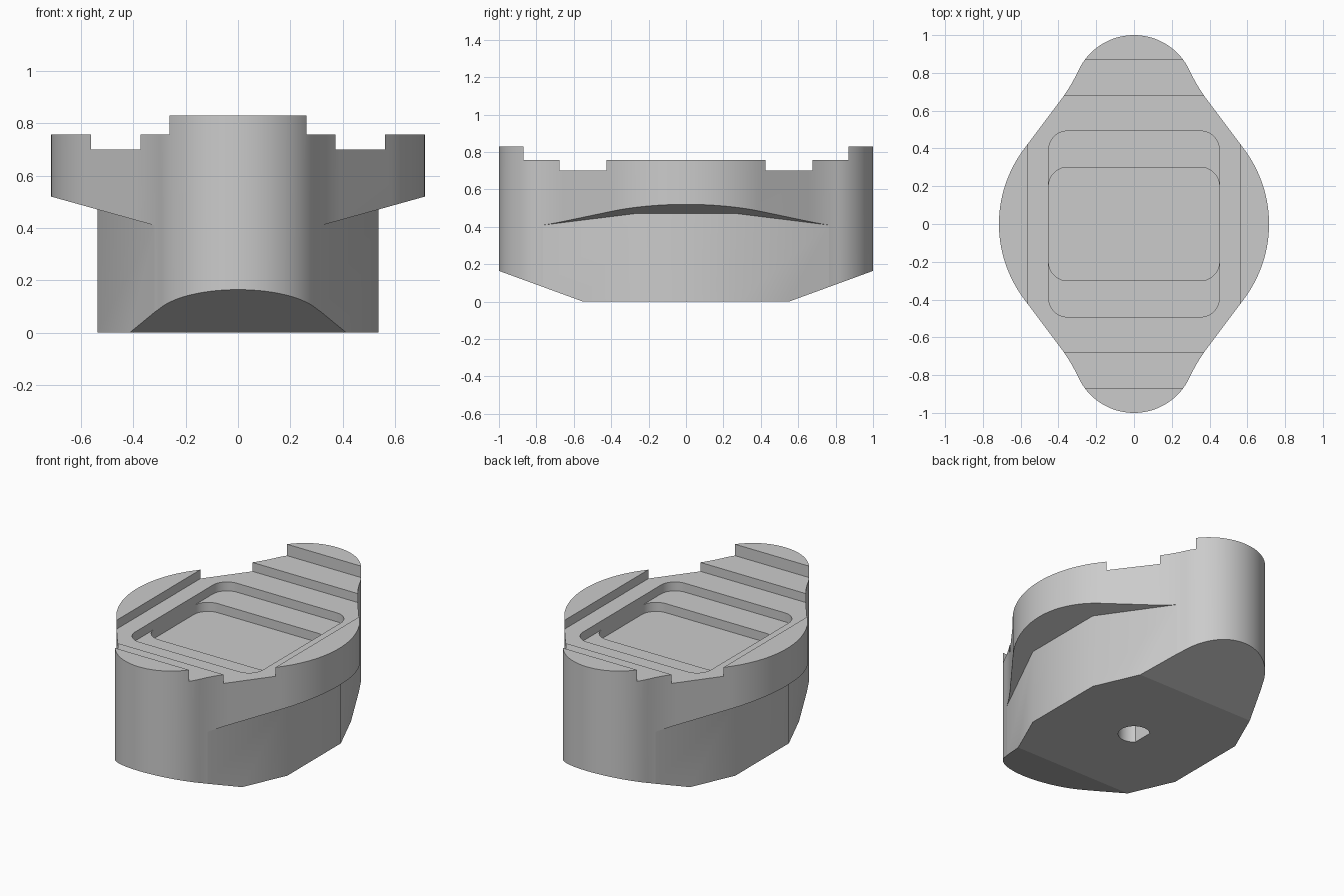
import bpy, bmesh, math
from mathutils import Vector

if "Cube" in bpy.data.objects:
    bpy.data.objects.remove(bpy.data.objects["Cube"])

grey = bpy.data.materials.new("plain grey")
grey.diffuse_color = (0.6, 0.6, 0.6, 1)
grey.use_nodes = True
grey.node_tree.nodes["Principled BSDF"].inputs["Base Color"].default_value = grey.diffuse_color


def prism(name, pts, z0, z1):
    """Extrude an XY outline between two heights; z1 may be a function of x."""
    top = z1 if callable(z1) else (lambda x: z1)
    bm = bmesh.new()
    lo = [bm.verts.new((x, y, z0)) for x, y in pts]
    hi = [bm.verts.new((x, y, top(x))) for x, y in pts]
    bm.faces.new(lo[::-1])
    bm.faces.new(hi)
    n = len(pts)
    for i in range(n):
        j = (i + 1) % n
        bm.faces.new((lo[i], lo[j], hi[j], hi[i]))
    bmesh.ops.recalc_face_normals(bm, faces=bm.faces)
    me = bpy.data.meshes.new(name)
    bm.to_mesh(me)
    bm.free()
    me.materials.append(grey)
    ob = bpy.data.objects.new(name, me)
    bpy.context.collection.objects.link(ob)
    return ob


def arc(cx, cy, r, a0, a1, n):
    return [(cx + r * math.cos(math.radians(a0 + (a1 - a0) * i / n)),
             cy + r * math.sin(math.radians(a0 + (a1 - a0) * i / n)))
            for i in range(n + 1)]


def rect(hx, hy):
    return [(-hx, -hy), (hx, -hy), (hx, hy), (-hx, hy)]


def rounded_rect(hx, hy, r):
    pts = []
    for k, (sx, sy) in enumerate([(1, 1), (-1, 1), (-1, -1), (1, -1)]):
        pts += arc(sx * (hx - r), sy * (hy - r), r, 90 * k, 90 * k + 90, 10)
    return pts


def cut(body, cutter):
    mod = body.modifiers.new("cut", "BOOLEAN")
    mod.operation = "DIFFERENCE"
    mod.solver = "EXACT"
    mod.object = cutter
    bpy.context.view_layer.objects.active = body
    bpy.ops.object.modifier_apply(modifier=mod.name)
    bpy.data.objects.remove(cutter)


# Quarter outline: broad side arc, concave blend, round tip
p0, p1, p2 = Vector((0.388, 0.656)), Vector((0.333, 0.73)), Vector((0.2946, 0.812))
blend = [tuple(p0 * (1 - t) ** 2 + p1 * 2 * t * (1 - t) + p2 * t * t)
         for t in (i / 8 for i in range(8))]
quarter = arc(0.055, 0, 0.66, 0, 36, 16) + blend + arc(0, 0.675, 0.325, 25, 90, 20)
half = quarter + [(-x, y) for x, y in quarter[-2::-1]]
outline = half + [(x, -y) for x, y in half[-2:0:-1]]
body = prism("body", outline, 0, 0.83)

# Stepped top: raised tips, side ledges, sunken deck
cut(body, prism("tip_step", rect(1.2, 0.868), 0.757, 1.2))
cut(body, prism("deck_step", rect(0.562, 0.677), 0.70, 1.2))

# Two-level pocket
cut(body, prism("pocket_upper", rounded_rect(0.452, 0.492, 0.1), 0.643, 1.2))
cut(body, prism("pocket_lower", rounded_rect(0.452, 0.30, 0.1), 0.585, 1.2))

for s in (1, -1):
    # Undercut beneath each side wing, with a sloping ceiling
    side = [(0.318, -0.765), (1, -0.765), (1, 0.765), (0.318, 0.765),
            (0.538, 0.27), (0.538, -0.27)]
    cut(body, prism("undercut", [(s * x, y) for x, y in side], -0.5,
                    lambda x: 0.41 + 0.2785 * (abs(x) - 0.32)))
    # Sloped underside towards each tip
    wedge = prism("end_slope", [(-1, s * 0.55), (1, s * 0.55), (1, s * 1.2), (-1, s * 1.2)],
                  -0.5, 0)
    for v in wedge.data.vertices:
        if v.co.z > -0.1:
            v.co.z = (abs(v.co.y) - 0.55) * 0.365
    cut(body, wedge)

# Blind D-shaped socket in the base
cut(body, prism("socket", arc(0, 0, 0.092, -135, 135, 32), -0.5, 0.35))

bpy.ops.object.select_all(action="DESELECT")
body.select_set(True)
bpy.context.view_layer.objects.active = body
bpy.ops.object.shade_smooth_by_angle(angle=math.radians(24))
